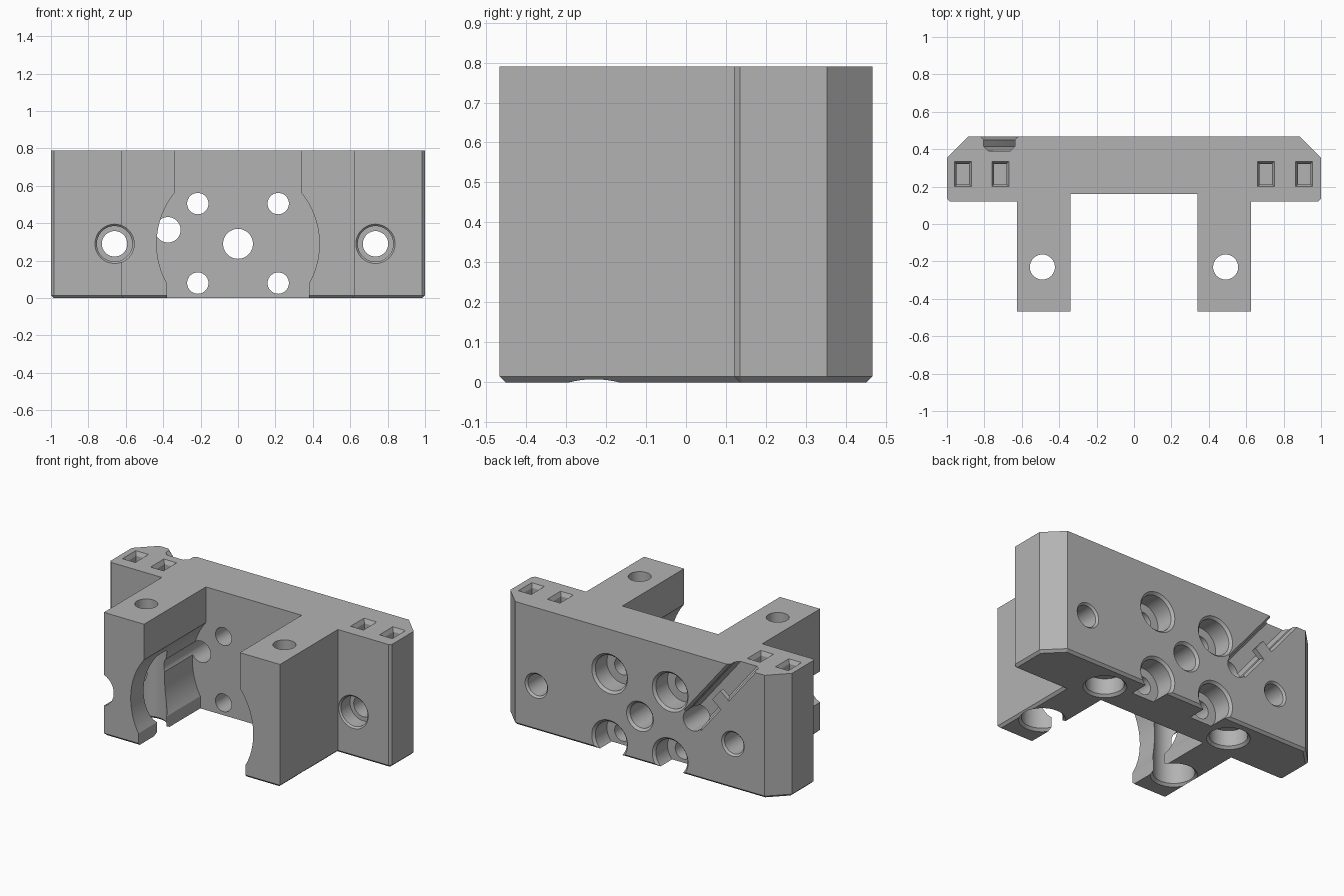
import bpy, bmesh, math
from mathutils import Vector

old = bpy.data.objects.get("Cube")
if old:
    bpy.data.objects.remove(old, do_unlink=True)

HEIGHT, FRONT, BACK, INNER = 0.79, -0.467, 0.467, 0.16
AXIS_Z = 0.29
EDGE = 0.015
Y, Z = Vector((0, 1, 0)), Vector((0, 0, 1))

grey = bpy.data.materials.new("plain grey")
grey.use_nodes = True
grey.diffuse_color = (0.45, 0.45, 0.45, 1)
grey.node_tree.nodes["Principled BSDF"].inputs["Base Color"].default_value = (0.45, 0.45, 0.45, 1)


def loft(name, rings, bottom_bevel=0):
    """Closed solid through rings of equal point count."""
    bm = bmesh.new()
    loops = [[bm.verts.new(p) for p in ring] for ring in rings]
    n = len(loops[0])
    for a, b in zip(loops, loops[1:]):
        for i in range(n):
            j = (i + 1) % n
            bm.faces.new((a[i], a[j], b[j], b[i]))
    base_face = bm.faces.new(loops[0])
    bm.faces.new(loops[-1])
    bmesh.ops.recalc_face_normals(bm, faces=bm.faces[:])
    if bottom_bevel:
        bmesh.ops.bevel(bm, geom=base_face.edges[:], offset=bottom_bevel,
                        segments=1, affect='EDGES')
    mesh = bpy.data.meshes.new(name)
    bm.to_mesh(mesh)
    bm.free()
    mesh.materials.append(grey)
    obj = bpy.data.objects.new(name, mesh)
    bpy.context.collection.objects.link(obj)
    return obj


def lathe(name, start, axis, stations, n=48):
    """Solid of revolution: stations are (distance along axis, radius)."""
    u = axis.orthogonal().normalized()
    v = axis.cross(u)
    turns = [2 * math.pi * i / n for i in range(n)]
    return loft(name, [[Vector(start) + axis * d + (u * math.cos(t) + v * math.sin(t)) * r
                        for t in turns] for d, r in stations])


def mirrored(points):
    return points + [(-a, b) for a, b in reversed(points)]


# Bracket body: plate with a forward block that becomes the two arms
outline = mirrored([(0.625, FRONT), (0.625, 0.12), (1 - EDGE, 0.12),
                    (1, 0.12 + EDGE), (1, 0.353), (0.886, BACK)])
body = loft("bracket_body", [[(x, y, z) for x, y in outline] for z in (0, HEIGHT)], EDGE)
bpy.context.view_layer.objects.active = body


def cut(cutter):
    """Subtract a cutter from the body, then discard it."""
    mod = body.modifiers.new("cut", 'BOOLEAN')
    mod.operation = 'DIFFERENCE'
    mod.solver = 'MANIFOLD'
    mod.object = cutter
    bpy.ops.object.modifier_apply(modifier=mod.name)
    bpy.data.objects.remove(cutter, do_unlink=True)


# Motor cavity: lower opening, round bore and upper channel in one profile
RADIUS = 0.435
low, high = -math.acos(0.38 / RADIUS), math.acos(0.34 / RADIUS)
arc = [low + (high - low) * i / 20 for i in range(21)]
cavity = mirrored([(0.38, -0.1)]
                  + [(RADIUS * math.cos(a), AXIS_Z + RADIUS * math.sin(a)) for a in arc]
                  + [(0.34, HEIGHT + 0.1)])
cut(loft("motor_cavity", [[(x, y, z) for x, z in cavity] for y in (FRONT - 0.1, INNER)]))

# Shaft hole and wire hole
depth = BACK - 0.1
cut(lathe("shaft_hole", (0, 0.1, AXIS_Z), Y,
          [(0, 0.08), (depth - EDGE, 0.08), (depth + EDGE, 0.11)]))
cut(lathe("wire_hole", (-0.375, -0.2, 0.365), Y, [(0, 0.068), (0.8, 0.068)]))

# Motor screw holes, counterbored from the back
for x in (-0.215, 0.215):
    for z in (0.08, 0.505):
        cut(lathe("motor_screw_hole", (x, 0.1, z), Y,
                  [(0, 0.057), (0.235, 0.057), (0.235, 0.112),
                   (depth - EDGE, 0.112), (depth + EDGE, 0.142)]))

# Mounting holes with driver clearance from the front
for x in (-0.66, 0.735):
    cut(lathe("mounting_hole", (x, -0.6, AXIS_Z), Y,
              [(0, 0.105), (0.72, 0.105), (0.73, 0.095), (0.82, 0.095), (0.82, 0.068),
               (1.055, 0.068), (1.085, 0.098)]))

for side in (-1, 1):
    # Arm holes, counterbored from below
    cut(lathe("arm_hole", (side * 0.49, -0.23, -EDGE), Z,
              [(0, 0.15), (2 * EDGE, 0.12), (0.52, 0.12), (0.52, 0.067), (1, 0.067)]))
    # Blind sockets under the plate
    cut(lathe("plate_socket", (side * 0.46, 0.29, -EDGE), Z,
              [(0, 0.14), (2 * EDGE, 0.11), (0.13, 0.11)]))

# Tapered rectangular pockets in the top
for x in (-0.915, -0.715, 0.705, 0.91):
    cut(loft("top_pocket", [[(x + sx * w, 0.267 + sy * d, HEIGHT + z)
                             for sx, sy in ((-1, -1), (1, -1), (1, 1), (-1, 1))]
                            for z, w, d in ((-0.08, 0.033, 0.055), (-0.025, 0.033, 0.055),
                                            (0.005, 0.048, 0.07))]))

# Slanted wire groove from the wire hole to the top
base = Vector((-0.375, 0, 0.365))
along = (Vector((-0.72, 0, HEIGHT)) - base).normalized()
across = along.cross(Y)
profile = mirrored([(0.045, 0.39), (0.065, 0.415), (0.065, 0.45), (0.09, 0.48)])
cut(loft("wire_groove", [[base + along * d + across * u + Y * y for u, y in profile]
                         for d in (0, 0.75)]))

# Retaining tab over half of the wire groove, on its outer side
outer = across if across.x < 0 else -across
tab = loft("wire_tab", [[base + along * d + outer * u + Y * y
                         for u, y in ((0, 0.435), (0.1, 0.435), (0.1, BACK), (0, BACK))]
                        for d in (0.22, 0.31)])

# Smooth the round walls, keep the edges crisp
body.select_set(True)
tab.select_set(True)
bpy.ops.object.shade_smooth_by_angle(angle=math.radians(25))
